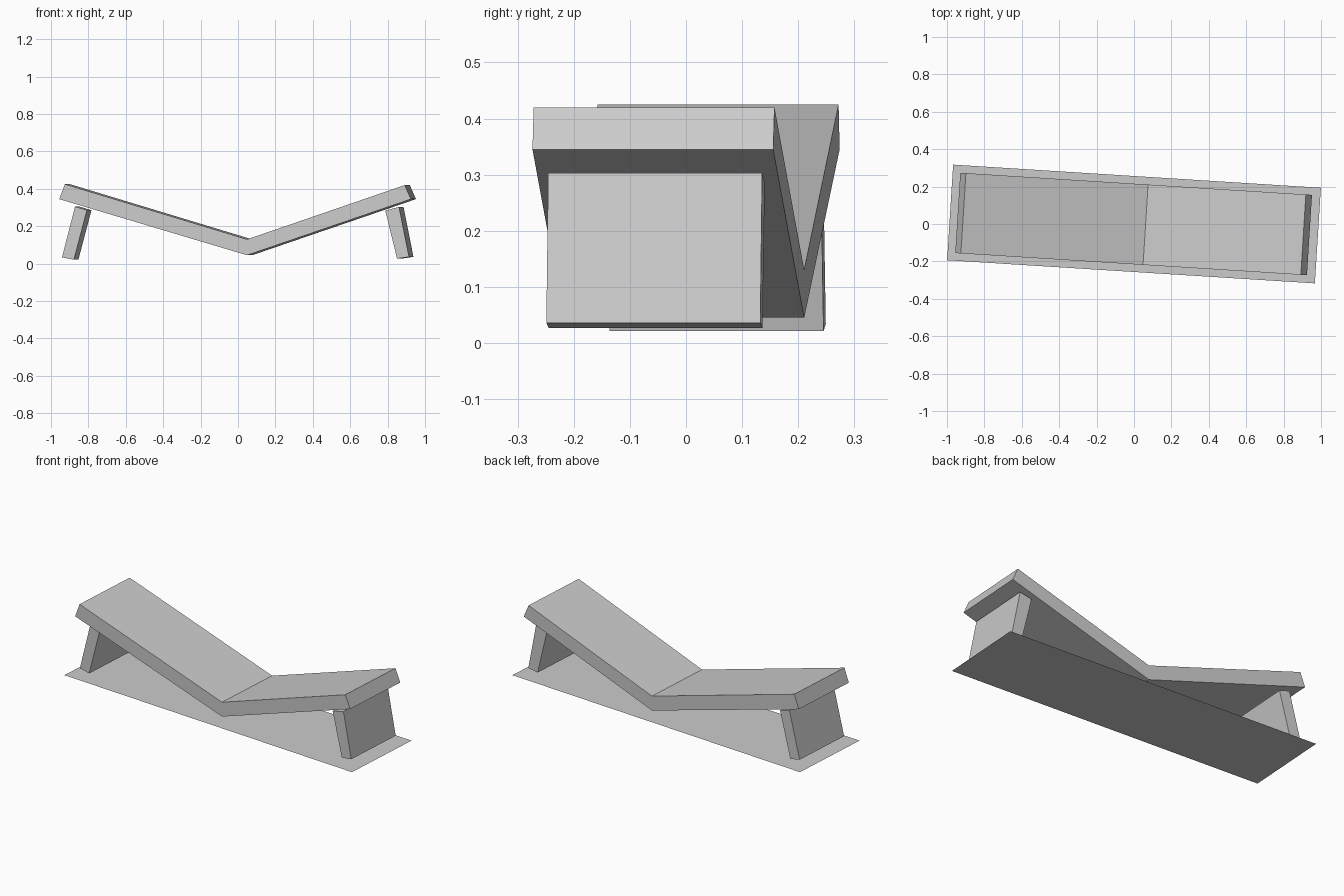
import bpy, bmesh, math

cube = bpy.data.objects.get("Cube")
if cube:
    bpy.data.objects.remove(cube, do_unlink=True)

TURN = math.radians(-3.6)  # the whole bench is turned slightly

grey = bpy.data.materials.new("plain grey")
grey.use_nodes = True
grey.diffuse_color = (0.6, 0.6, 0.6, 1)
grey.node_tree.nodes["Principled BSDF"].inputs["Base Color"].default_value = (0.6, 0.6, 0.6, 1)


def add_object(name, bm):
    mesh = bpy.data.meshes.new(name)
    bmesh.ops.recalc_face_normals(bm, faces=bm.faces)
    bm.to_mesh(mesh)
    bm.free()
    mesh.materials.append(grey)
    obj = bpy.data.objects.new(name, mesh)
    obj.rotation_euler.z = TURN
    bpy.context.collection.objects.link(obj)
    return obj


def extruded_profile(name, profile, width):
    """Extrude an (x, z) outline across the width of the bench."""
    bm = bmesh.new()
    face = bm.faces.new([bm.verts.new((x, -width / 2, z)) for x, z in profile])
    side = bmesh.ops.extrude_face_region(bm, geom=[face])
    verts = [v for v in side["geom"] if isinstance(v, bmesh.types.BMVert)]
    bmesh.ops.translate(bm, verts=verts, vec=(0, width, 0))
    return add_object(name, bm)


# Bent seat board
extruded_profile("seat_board", [
    (-0.944, 0.345), (0.062, 0.045), (0.94, 0.345),
    (0.907, 0.42), (0.062, 0.13), (-0.914, 0.425)], 0.43)

# Leaning slab legs
extruded_profile("right_leg", [
    (-0.931, 0.034), (-0.867, 0.021), (-0.797, 0.286), (-0.861, 0.305)], 0.382)
extruded_profile("left_leg", [
    (0.864, 0.027), (0.928, 0.036), (0.875, 0.303), (0.801, 0.284)], 0.382)

# Flat ground sheet
bm = bmesh.new()
bmesh.ops.create_grid(bm, x_segments=1, y_segments=1, size=1)
bmesh.ops.scale(bm, verts=bm.verts, vec=(0.985, 0.256, 1))
add_object("base_sheet", bm)
